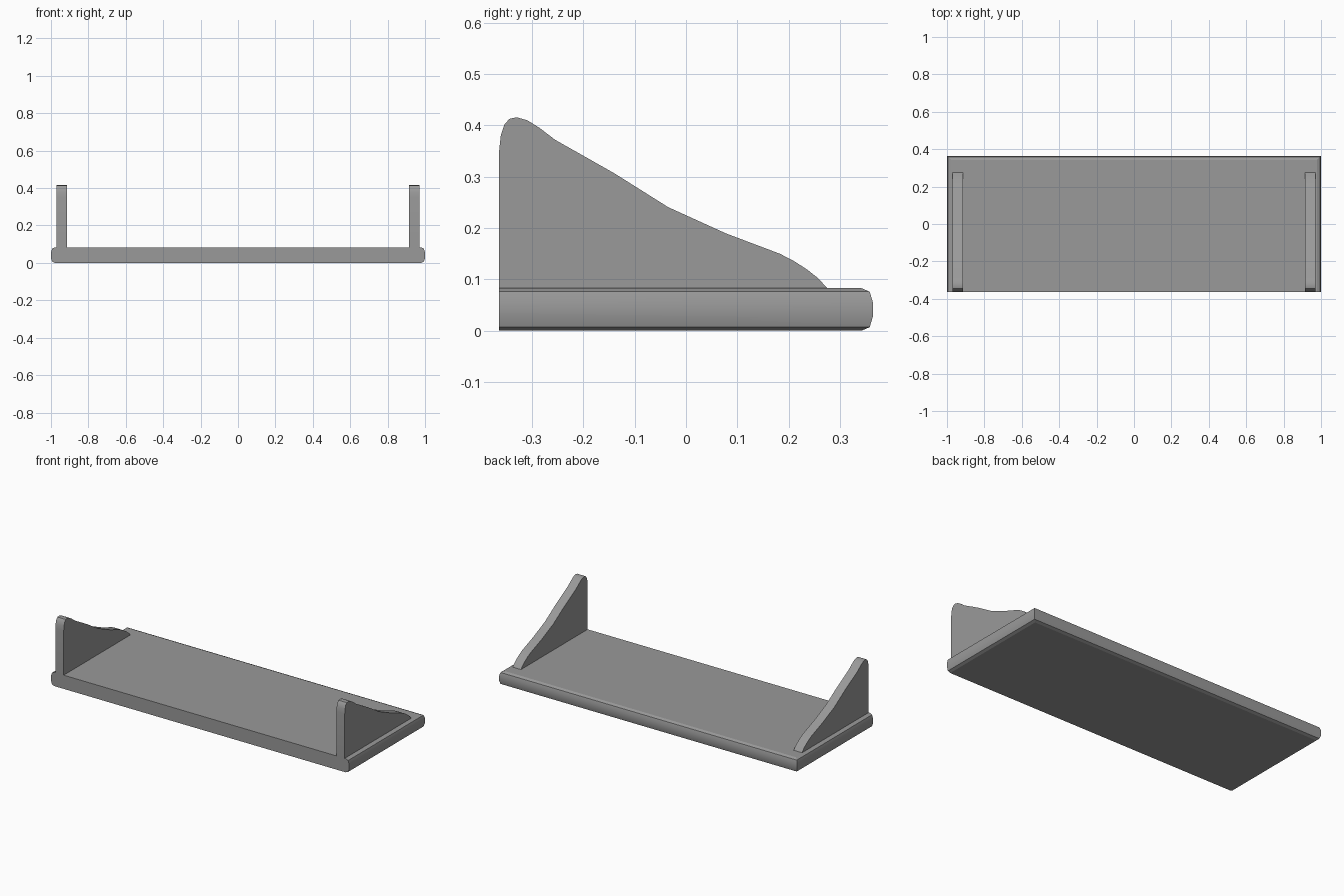
import bpy, bmesh

if "Cube" in bpy.data.objects:
    bpy.data.objects.remove(bpy.data.objects["Cube"])

FRONT, BACK, TOP = -0.364, 0.364, 0.083

# Dark grey finish shared by all parts
grey = bpy.data.materials.new("dark_grey")
grey.diffuse_color = (0.32, 0.32, 0.32, 1)
grey.use_nodes = True
grey.node_tree.nodes["Principled BSDF"].inputs["Base Color"].default_value = grey.diffuse_color


def finish(name, bm, angle):
    bmesh.ops.recalc_face_normals(bm, faces=bm.faces)
    mesh = bpy.data.meshes.new(name)
    bm.to_mesh(mesh)
    bm.free()
    mesh.materials.append(grey)
    obj = bpy.data.objects.new(name, mesh)
    bpy.context.collection.objects.link(obj)
    bpy.ops.object.select_all(action='DESELECT')
    obj.select_set(True)
    bpy.context.view_layer.objects.active = obj
    bpy.ops.object.shade_smooth_by_angle(angle=angle)
    return obj


# Shelf board: stacked rectangles, rounded on both ends and the back, flat in front
edge = [(0.022, 0), (0.006, 0.007), (0, 0.027), (0, 0.056), (0.006, 0.076), (0.022, TOP)]
bm = bmesh.new()
rings = []
for d, z in edge:
    corners = [(-1 + d, FRONT), (-1 + d, BACK - d), (1 - d, BACK - d), (1 - d, FRONT)]
    rings.append([bm.verts.new((x, y, z)) for x, y in corners])
for a, b in zip(rings, rings[1:]):
    for i in range(3):
        bm.faces.new((a[i], a[i + 1], b[i + 1], b[i]))
bm.faces.new(rings[0])
bm.faces.new(rings[-1])
bm.faces.new([r[0] for r in rings] + [r[3] for r in reversed(rings)])
finish("shelf_board", bm, 0.35)

# Curved brackets: side profile (y, z) extruded along x
profile = [(FRONT, TOP), (FRONT, 0.352), (-0.361, 0.38), (-0.354, 0.402), (-0.344, 0.413),
           (-0.33, 0.416), (-0.309, 0.41), (-0.285, 0.395), (-0.255, 0.372), (-0.2, 0.341),
           (-0.14, 0.307), (-0.035, 0.241), (0.02, 0.216), (0.077, 0.19), (0.13, 0.17),
           (0.183, 0.15), (0.21, 0.136), (0.235, 0.12), (0.258, 0.102), (0.275, TOP)]
for side, name in ((-1, "left_bracket"), (1, "right_bracket")):
    bm = bmesh.new()
    face = bm.faces.new([bm.verts.new((side * 0.915, y, z)) for y, z in profile])
    ext = bmesh.ops.extrude_face_region(bm, geom=[face])["geom"]
    bmesh.ops.translate(bm, vec=(side * 0.056, 0, 0),
                        verts=[v for v in ext if isinstance(v, bmesh.types.BMVert)])
    finish(name, bm, 0.6)
